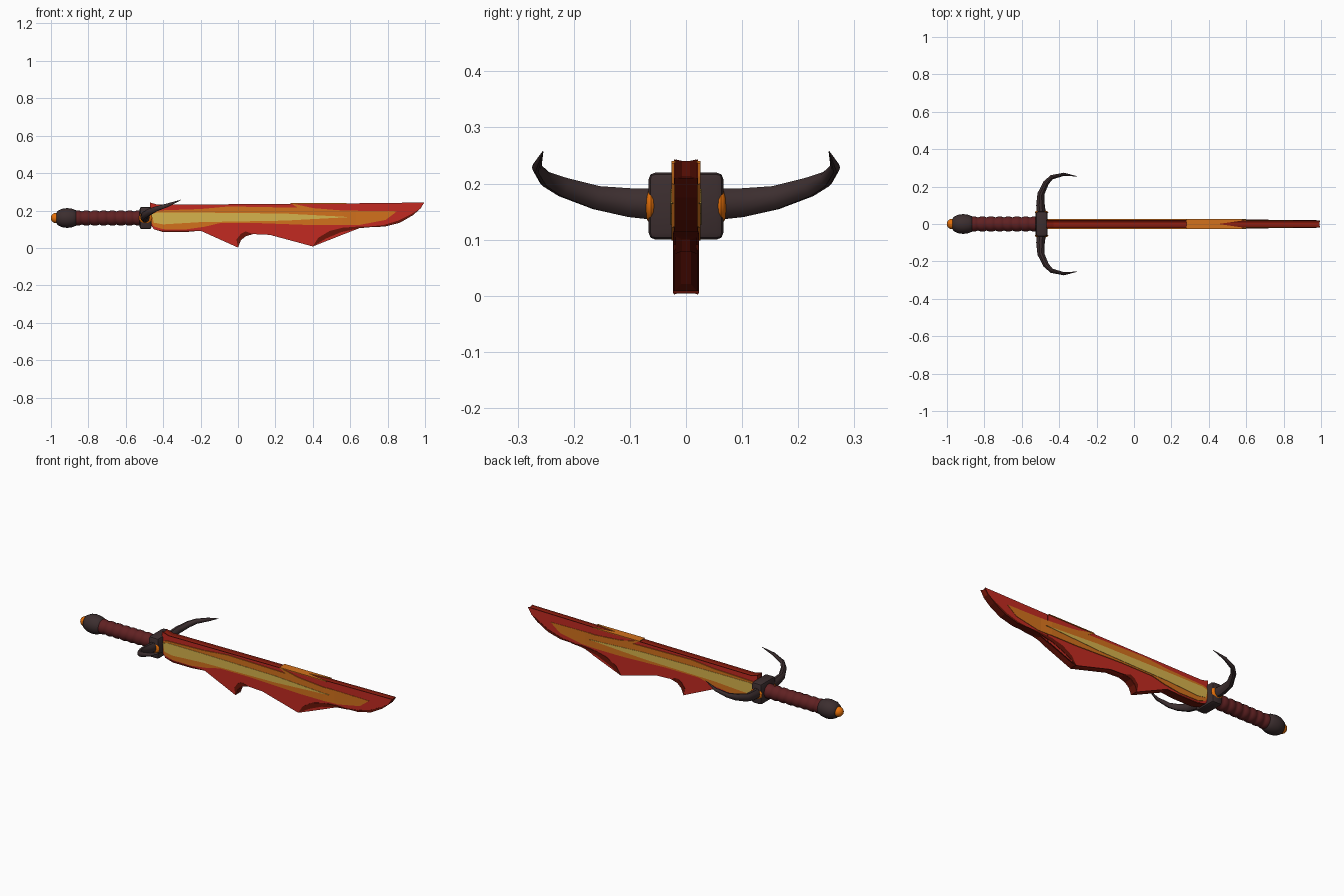
import bpy, bmesh, math
from mathutils import Vector

if "Cube" in bpy.data.objects:
    bpy.data.objects.remove(bpy.data.objects["Cube"])


def material(name, r, g, b):
    m = bpy.data.materials.new(name)
    m.diffuse_color = [((c / 255 + 0.055) / 1.055) ** 2.4 for c in (r, g, b)] + [1]
    m.use_nodes = True
    m.node_tree.nodes["Principled BSDF"].inputs["Base Color"].default_value = m.diffuse_color
    return m


RED = material("red", 194, 42, 33)
DARK_RED = material("dark red", 106, 20, 8)
MID_RED = material("deep red", 146, 30, 16)
ORANGE = material("orange", 210, 113, 28)
YELLOW = material("yellow", 214, 178, 76)
GEM = material("bright orange", 238, 116, 10)
IRON = material("dark iron", 60, 46, 47)
GRIP = material("maroon leather", 96, 33, 34)
AXIS_Z = 0.16


def finish(name, bm, mats, smooth=None):
    bmesh.ops.recalc_face_normals(bm, faces=bm.faces[:])
    me = bpy.data.meshes.new(name)
    bm.to_mesh(me)
    bm.free()
    for m in mats:
        me.materials.append(m)
    ob = bpy.data.objects.new(name, me)
    bpy.context.collection.objects.link(ob)
    if smooth:
        bpy.ops.object.select_all(action='DESELECT')
        ob.select_set(True)
        bpy.context.view_layer.objects.active = ob
        bpy.ops.object.shade_smooth_by_angle(angle=math.radians(smooth))
    return ob


def slab(name, outline, half, mats, groove=0.0, slope=0.0):
    """Side outline (x, z) with thickness along y; mats colour sides, rim slopes, rim floor."""
    bm = bmesh.new()
    n = len(outline)
    pts = [Vector(p) for p in outline]
    area = sum(pts[i - 1].cross(pts[i]) for i in range(n))
    inner = []
    for i, p in enumerate(pts):
        d = (p - pts[i - 1]).normalized() + (pts[(i + 1) % n] - p).normalized()
        nrm = Vector((-d.y, d.x)) * (1 if area > 0 else -1)
        inner.append(p + nrm.normalized() * groove)
    rings = []
    for loop, share in ((pts, -1), (inner, -0.4), (inner, 0.4), (pts, 1)):
        rings.append([bm.verts.new((p.x, share * (half + slope * (p.x - pts[0].x)), p.y)) for p in loop])
    bm.faces.new(rings[0])
    bm.faces.new(rings[3])
    for j, (a, b) in enumerate(zip(rings, rings[1:])):
        for i in range(n):
            f = bm.faces.new((a[i - 1], a[i], b[i], b[i - 1]))
            f.material_index = min(2 if j == 1 else 1, len(mats) - 1)
    return finish(name, bm, mats)


def lathe(name, profile, mat, sides=16):
    """Profile of (x, radius) turned about the sword's long axis."""
    bm = bmesh.new()
    rings = []
    for x, r in profile:
        rings.append([bm.verts.new((x, r * math.cos(2 * math.pi * k / sides),
                                    AXIS_Z + r * math.sin(2 * math.pi * k / sides)))
                      for k in range(sides)])
    for a, b in zip(rings, rings[1:]):
        for k in range(sides):
            bm.faces.new((a[k - 1], a[k], b[k], b[k - 1]))
    bm.faces.new(rings[0])
    bm.faces.new(rings[-1])
    return finish(name, bm, [mat], 50)


# Red blade: straight spine and two swept fins, then a thinner curved tip
REDS = [RED, DARK_RED, MID_RED]
blade = [(-0.47, 0.243), (-0.43, 0.231), (0.3, 0.236), (0.585, 0.238), (0.585, 0.081),
         (0.4, 0.008), (0.17, 0.07), (0.08, 0.074), (0.04, 0.062), (0.015, 0.04), (0.0, 0.002),
         (-0.2, 0.092), (-0.28, 0.085), (-0.4, 0.085), (-0.45, 0.1), (-0.47, 0.13)]
slab("blade", blade, 0.0215, REDS, 0.005)
tip = [(0.57, 0.238), (0.996, 0.243), (0.975, 0.21), (0.935, 0.175), (0.866, 0.135),
       (0.785, 0.114), (0.66, 0.11), (0.57, 0.075)]
slab("blade_tip", tip, 0.0185, REDS, 0.005)

# Orange flame layer: raised over the main blade, ramping down toward the tip
flame = [(-0.465, 0.19), (-0.44, 0.2), (-0.2, 0.208), (-0.05, 0.222), (0.32, 0.215),
         (0.28, 0.24), (0.4, 0.213), (0.56, 0.2), (0.56, 0.122), (0.4, 0.122),
         (0.1, 0.133), (-0.1, 0.132), (-0.18, 0.113), (-0.28, 0.099), (-0.4, 0.1),
         (-0.45, 0.115), (-0.465, 0.14)]
slab("flame_layer", flame, 0.0255, [ORANGE])
slab("flame_ramp", [(0.56, 0.2), (0.63, 0.199), (0.63, 0.1225), (0.56, 0.122)], 0.0255, [ORANGE],
     0, -0.005 / 0.07)
slab("flame_tip", [(0.63, 0.199), (0.85, 0.196), (0.79, 0.15), (0.65, 0.123), (0.63, 0.1225)],
     0.0205, [ORANGE])

# Yellow core
core = [(-0.462, 0.18), (-0.43, 0.19), (-0.2, 0.189), (0.25, 0.184), (0.6, 0.165),
        (0.25, 0.146), (-0.2, 0.138), (-0.4, 0.126), (-0.45, 0.135)]
slab("yellow_core", core, 0.0275, [YELLOW])

# Dark hollows behind the fin tips and dark chamfers along the lower edge
slab("front_fin_hollow", [(0.4, 0.009), (0.43, 0.055), (0.49, 0.091), (0.56, 0.108),
                          (0.65, 0.115), (0.72, 0.112), (0.65, 0.106), (0.55, 0.084),
                          (0.47, 0.05)], 0.0235, [DARK_RED])
slab("rear_fin_hollow", [(0.0, 0.004), (-0.008, 0.045), (0.015, 0.075), (0.04, 0.088),
                         (0.08, 0.075), (0.04, 0.063), (0.015, 0.041)], 0.0235, [DARK_RED])
slab("tip_chamfer", [(0.66, 0.11), (0.785, 0.114), (0.866, 0.135), (0.935, 0.175),
                     (0.975, 0.21), (0.925, 0.18), (0.86, 0.147), (0.78, 0.123)], 0.0202, [DARK_RED])
slab("heel_chamfer", [(-0.45, 0.1), (-0.4, 0.085), (-0.28, 0.085), (-0.2, 0.092),
                      (-0.28, 0.092), (-0.4, 0.093)], 0.0235, [DARK_RED])

# Orange flame patch over the spine, notched toward the tip
bm = bmesh.new()
patch = [(0.28, -0.0255), (0.58, -0.0255), (0.58, -0.0185), (0.45, 0), (0.58, 0.0185), (0.58, 0.0255),
         (0.28, 0.0255)]
face = bm.faces.new([bm.verts.new((x, y, 0.236)) for x, y in patch])
ext = bmesh.ops.extrude_face_region(bm, geom=[face])
bmesh.ops.translate(bm, vec=(0, 0, 0.004), verts=[v for v in ext["geom"] if isinstance(v, bmesh.types.BMVert)])
finish("spine_patch", bm, [ORANGE])

# Ribbed grip
beads, start, end = 8, -0.88, -0.51
profile = []
for i in range(beads * 6 + 1):
    t = i / (beads * 6)
    profile.append((start + (end - start) * t, 0.035 + 0.006 * abs(math.sin(math.pi * beads * t))))
lathe("grip", profile, GRIP)

# Pommel and its round end gem
lathe("pommel", [(-0.972, 0.024), (-0.964, 0.038), (-0.942, 0.049), (-0.913, 0.053),
                 (-0.885, 0.049), (-0.866, 0.041), (-0.857, 0.03)], IRON)
lathe("pommel_gem", [(-0.973 - 0.027 * math.cos(a), 0.001 + 0.027 * math.sin(a))
                     for a in [math.pi * k / 10 for k in range(8)]], GEM)

# Bevelled guard block
bm = bmesh.new()
bmesh.ops.create_cube(bm, size=1)
for v in bm.verts:
    v.co = Vector((-0.494 + v.co.x * 0.064, v.co.y * 0.134, AXIS_Z + v.co.z * 0.12))
bmesh.ops.bevel(bm, geom=bm.edges[:], offset=0.013, segments=2, profile=0.5, affect='EDGES')
finish("guard_block", bm, [IRON], 35)

# Curved horns and the gems set at their roots
path = [(-0.495, 0.055, 0.163, 0.029), (-0.5, 0.1, 0.166, 0.027), (-0.498, 0.16, 0.175, 0.022),
        (-0.47, 0.22, 0.194, 0.018), (-0.44, 0.25, 0.208, 0.014), (-0.375, 0.266, 0.229, 0.010),
        (-0.305, 0.255, 0.257, 0.001)]
for side, label in ((1, "back"), (-1, "front")):
    bm = bmesh.new()
    rings = []
    pts = [Vector((x, y * side, z)) for x, y, z, r in path]
    for i, p in enumerate(pts):
        d = (pts[min(i + 1, len(pts) - 1)] - pts[max(i - 1, 0)]).normalized()
        u = d.cross(Vector((0, 0, 1))).normalized()
        w = u.cross(d)
        r = path[i][3]
        rings.append([bm.verts.new(p + (u * math.cos(a) * 0.85 + w * math.sin(a)) * r)
                      for a in [math.pi * k / 5 for k in range(10)]])
    for a, b in zip(rings, rings[1:]):
        for k in range(10):
            bm.faces.new((a[k - 1], a[k], b[k], b[k - 1]))
    bm.faces.new(rings[0])
    bm.faces.new(rings[-1])
    finish(label + "_horn", bm, [IRON], 40)

    bm = bmesh.new()
    bmesh.ops.create_uvsphere(bm, u_segments=16, v_segments=10, radius=1)
    for v in bm.verts:
        v.co = Vector((-0.494 + v.co.x * 0.036, side * 0.0625 + v.co.y * 0.011, AXIS_Z + v.co.z * 0.031))
    finish(label + "_guard_gem", bm, [GEM], 40)
